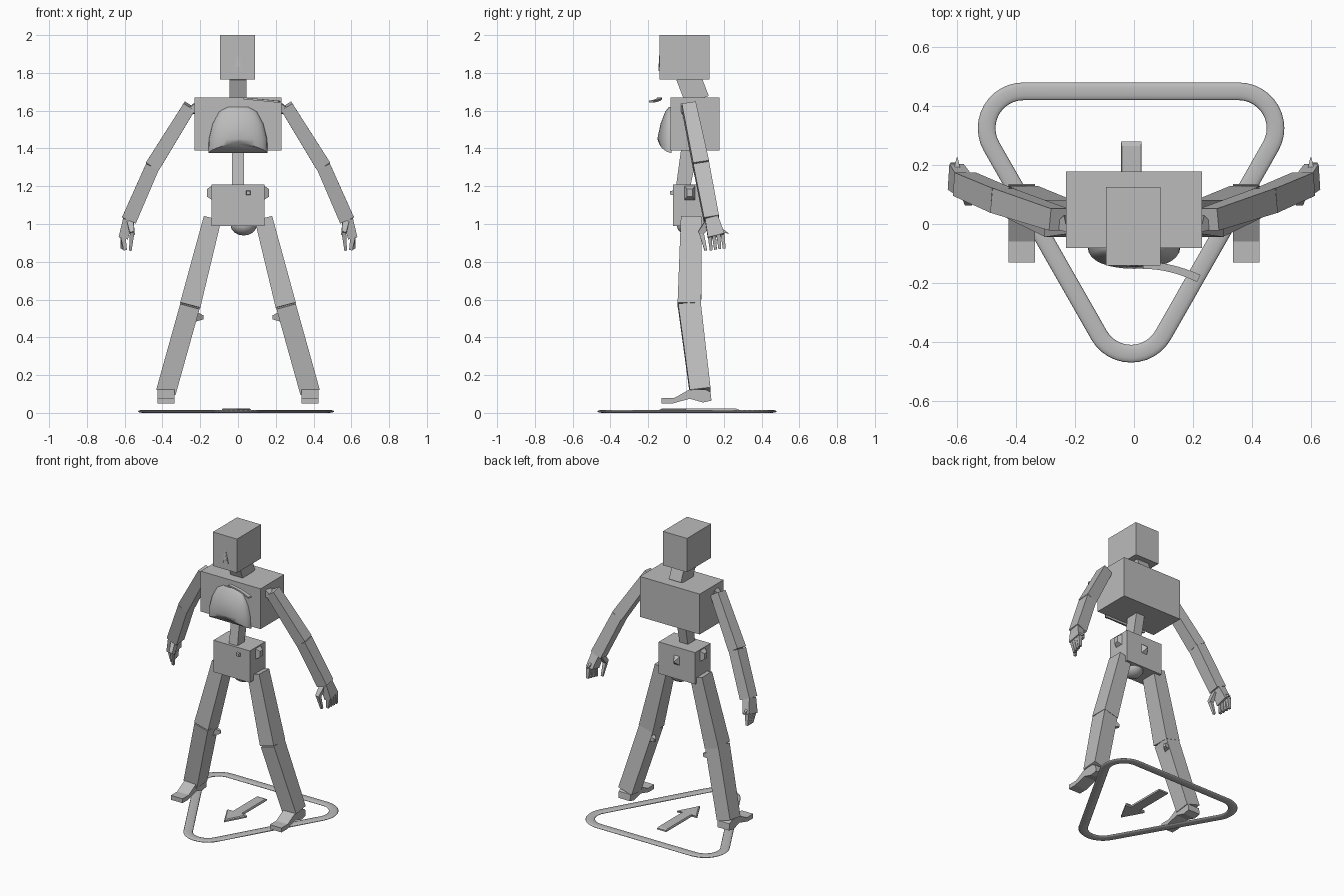
import bpy, bmesh, math
from mathutils import Vector

if "Cube" in bpy.data.objects:
    bpy.data.objects.remove(bpy.data.objects["Cube"], do_unlink=True)

grey = bpy.data.materials.new("plain grey")
grey.use_nodes = True
colour = (0.5, 0.5, 0.5, 1)
grey.diffuse_color = colour
grey.node_tree.nodes["Principled BSDF"].inputs["Base Color"].default_value = colour


def finish(name, bm, smooth=False):
    bmesh.ops.recalc_face_normals(bm, faces=bm.faces)
    mesh = bpy.data.meshes.new(name)
    bm.to_mesh(mesh)
    bm.free()
    mesh.materials.append(grey)
    for p in mesh.polygons:
        p.use_smooth = smooth
    ob = bpy.data.objects.new(name, mesh)
    bpy.context.collection.objects.link(ob)
    return ob


def loft(name, rings, smooth=False):
    """Skin closed rings of points and cap both ends."""
    bm = bmesh.new()
    rows = [[bm.verts.new(p) for p in ring] for ring in rings]
    n = len(rows[0])
    for lo, hi in zip(rows, rows[1:]):
        for i in range(n):
            j = (i + 1) % n
            bm.faces.new((lo[i], lo[j], hi[j], hi[i]))
    bm.faces.new(rows[0])
    bm.faces.new(rows[-1])
    return finish(name, bm, smooth)


def limb(name, a, b, size_a, size_b=None):
    """Four-sided tapered bar from a to b; sizes are (width, depth)."""
    a, b = Vector(a), Vector(b)
    d = (b - a).normalized()
    ref = Vector((0, 1, 0)) if abs(d.y) < 0.9 else Vector((0, 0, 1))
    u = ref.cross(d).normalized()
    v = d.cross(u)
    corners = ((-1, -1), (1, -1), (1, 1), (-1, 1))
    rings = [[c + u * i * s[0] / 2 + v * j * s[1] / 2 for i, j in corners]
             for c, s in ((a, size_a), (b, size_b or size_a))]
    return loft(name, rings)


def box(name, lo, hi):
    cx, cy = (lo[0] + hi[0]) / 2, (lo[1] + hi[1]) / 2
    return limb(name, (cx, cy, lo[2]), (cx, cy, hi[2]), (hi[0] - lo[0], hi[1] - lo[1]))


# Head, nose and neck
box("head", (-0.095, -0.14, 1.765), (0.09, 0.125, 2.0))
for s in (-1, 1):
    limb("nose_side", (s * 0.003, -0.139, 1.89), (s * 0.02, -0.139, 1.81), (0.008, 0.006), (0.012, 0.012))
limb("nose_bridge", (0, -0.139, 1.875), (0, -0.139, 1.83), (0.006, 0.006), (0.025, 0.014))
limb("neck", (0, 0.06, 1.655), (0, 0.01, 1.785), (0.092, 0.13))

# Torso
box("chest", (-0.23, -0.082, 1.39), (0.23, 0.178, 1.67))
limb("spine", (0, -0.015, 1.2), (0, 0.02, 1.4), (0.065, 0.075), (0.065, 0.09))
box("pelvis", (-0.14, -0.07, 0.99), (0.14, 0.1, 1.21))

# Rounded breastplate with an arched lower rim
profile = ((1.62, 0.055, 0.012), (1.595, 0.1, 0.032), (1.53, 0.135, 0.057),
           (1.45, 0.155, 0.074), (1.41, 0.157, 0.066))
rings = []
for row, (z, w, d) in enumerate(profile):
    ring = []
    for k in range(17):
        t = math.pi * k / 16
        lift = 0.025 * math.sin(t) - 0.035 * abs(math.cos(t)) if row == 4 else 0
        ring.append((w * math.cos(t), -0.078 - d * math.sin(t) ** 0.8, z + lift))
    rings.append(ring)
plate = loft("breastplate", rings, True)
bpy.context.view_layer.objects.active = plate
plate.select_set(True)
bpy.ops.object.shade_smooth_by_angle(angle=math.radians(40))
plate.select_set(False)

# Pelvis fittings
limb("front_button", (0.055, -0.065, 1.165), (0.055, -0.085, 1.165), (0.025, 0.025), (0.018, 0.018))
limb("back_peg", (0, 0.095, 1.12), (0, 0.13, 1.12), (0.05, 0.07), (0.008, 0.012))
bm = bmesh.new()
bmesh.ops.create_uvsphere(bm, u_segments=12, v_segments=8, radius=0.07)
bmesh.ops.scale(bm, vec=(1, 1, 0.8), verts=bm.verts)
bmesh.ops.translate(bm, vec=(0.03, 0.02, 0.995), verts=bm.verts)
finish("pelvis_underside", bm, True)

# Thin curved strip in front of the left shoulder
strip = []
for k in range(9):
    t = k / 8
    x, y, z = 0.03 + 0.19 * t, -0.14 - 0.045 * t * t, 1.665 - 0.018 * t
    strip.append([(x + 0.006 * t * i, y + 0.012 * i, z + 0.005 * j)
                  for i, j in ((-1, -1), (1, -1), (1, 1), (-1, 1))])
loft("shoulder_strip", strip)

# Arms, hands, legs and feet, mirrored
foot = ((0.1, 0.125), (0.02, 0.125), (-0.06, 0.08), (-0.13, 0.08), (-0.13, 0.05),
        (-0.07, 0.05), (0.02, 0.075), (0.09, 0.055), (0.135, 0.065), (0.13, 0.11))
for s, side in ((1, "left"), (-1, "right")):
    def m(x, y, z):
        return (s * x, y, z)

    # Arm
    shoulder, elbow, wrist = m(0.255, 0.015, 1.625), m(0.45, 0.08, 1.31), m(0.575, 0.135, 1.025)
    limb(side + "_upper_arm", shoulder, elbow, (0.07, 0.075), (0.08, 0.085))
    limb(side + "_forearm", elbow, wrist, (0.075, 0.085), (0.08, 0.08))
    limb(side + "_shoulder_bolt", m(0.225, 0.0, 1.61), m(0.27, -0.01, 1.6), (0.06, 0.06), (0.01, 0.01))

    # Hand
    limb(side + "_palm", m(0.58, 0.135, 1.03), m(0.605, 0.16, 0.935), (0.055, 0.07), (0.05, 0.09))
    for k in range(4):
        y = 0.125 + 0.023 * k
        limb(side + "_finger", m(0.61, y, 0.945), m(0.597 + 0.005 * k, y + 0.008, 0.862 + 0.003 * k),
             (0.028, 0.021), (0.018, 0.015))
    limb(side + "_thumb_base", m(0.57, 0.12, 1.01), m(0.56, 0.075, 0.95), (0.035, 0.04), (0.025, 0.03))
    limb(side + "_thumb", m(0.56, 0.08, 0.96), m(0.57, 0.105, 0.86), (0.024, 0.026), (0.014, 0.014))
    limb(side + "_knuckle_spike", m(0.6, 0.16, 0.98), m(0.6, 0.225, 0.95), (0.03, 0.03), (0.004, 0.004))

    # Leg
    hip, knee, ankle = m(0.135, 0.028, 1.03), m(0.253, 0.018, 0.57), m(0.38, 0.075, 0.115)
    limb(side + "_thigh", hip, knee, (0.095, 0.11), (0.11, 0.125))
    limb(side + "_shin", knee, ankle, (0.106, 0.12), (0.106, 0.11))
    limb(side + "_knee_knob", m(0.225, 0.06, 0.51), m(0.185, 0.075, 0.505), (0.05, 0.04), (0.02, 0.015))
    limb(side + "_hip_knob", m(0.135, 0.02, 1.165), m(0.165, 0.02, 1.165), (0.08, 0.06), (0.04, 0.03))
    loft(side + "_foot", [[m(x, y, z) for y, z in foot] for x in (0.335, 0.425)])

# Rounded triangular floor ring, a flattened tube
path = []
for cx, cy, start in ((0.355, 0.325, -30), (-0.375, 0.325, 90), (-0.01, -0.315, 210)):
    for k in range(13):
        a = math.radians(start + 10 * k)
        path.append((cx + 0.125 * math.cos(a), cy + 0.125 * math.sin(a)))
bm = bmesh.new()
tube = []
n = len(path)
for i, (x, y) in enumerate(path):
    (x0, y0), (x1, y1) = path[i - 1], path[(i + 1) % n]
    out = Vector((y1 - y0, x0 - x1)).normalized()
    tube.append([])
    for k in range(12):
        a = math.tau * k / 12
        r = 0.03 * math.cos(a)
        tube[-1].append(bm.verts.new((x + out.x * r, y + out.y * r, 0.008 + 0.008 * math.sin(a))))
for i in range(n):
    p, q = tube[i - 1], tube[i]
    for k in range(12):
        bm.faces.new((p[k - 1], p[k], q[k], q[k - 1]))
finish("floor_ring", bm, True)

# Floor arrow pointing forward, with a narrower top
arrow = ((-1, 0.28), (-1, 0.0), (-2.2, 0.0), (0, -0.14), (2.2, 0.0), (1, 0.0), (1, 0.28))
loft("floor_arrow", [[(-0.009 + 0.035 * f * x, 0.07 + f * (y - 0.07), z) for x, y in arrow]
                     for f, z in ((1, 0.008), (1, 0.018), (0.93, 0.023))])
